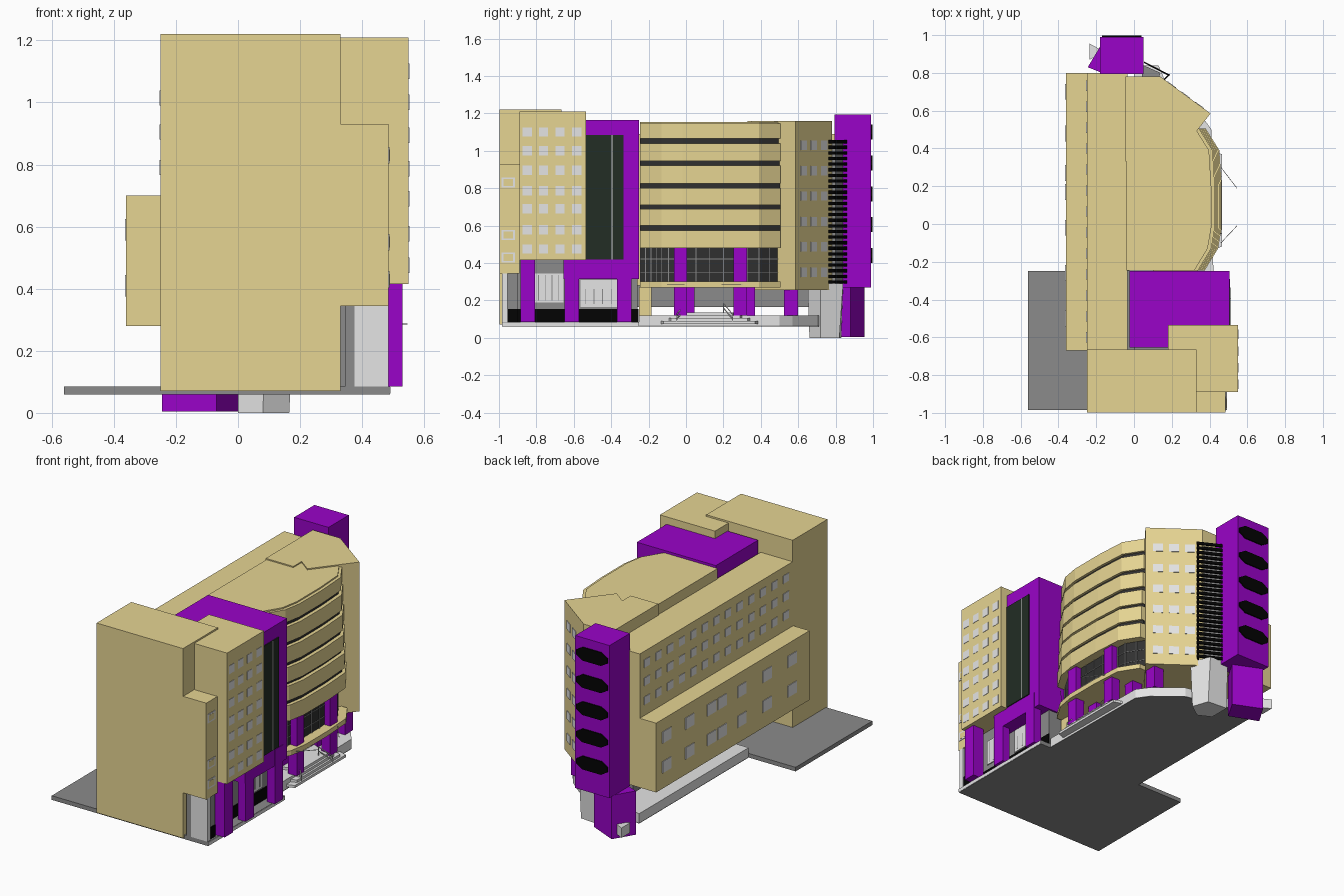
import bpy, bmesh, math
from mathutils import Vector

if "Cube" in bpy.data.objects:
    bpy.data.objects.remove(bpy.data.objects["Cube"])

def material(name, rgb):
    m = bpy.data.materials.new(name)
    m.diffuse_color = (*rgb, 1)
    m.use_nodes = True
    m.node_tree.nodes["Principled BSDF"].inputs["Base Color"].default_value = m.diffuse_color
    return m

TAN = material("tan_wall", (.79, .66, .29))
PURPLE = material("purple_panel", (.32, .001, .58))
LIGHT = material("light_gray", (.78, .78, .78))
GRAY = material("mid_gray", (.26, .26, .26))
GLASS = material("green_glass", (.016, .026, .018))
DARK = material("dark_window", (.03, .03, .03))
BLACK = material("black", (.001, .001, .001))

def add_loft(bm, lower, upper):
    a = [bm.verts.new(p) for p in lower]
    b = [bm.verts.new(p) for p in upper]
    n = len(a)
    bm.faces.new(a)
    bm.faces.new(b)
    for i in range(n):
        bm.faces.new((a[i], a[(i + 1) % n], b[(i + 1) % n], b[i]))

def finish(name, bm, mat):
    bmesh.ops.recalc_face_normals(bm, faces=bm.faces[:])
    me = bpy.data.meshes.new(name)
    bm.to_mesh(me)
    bm.free()
    me.materials.append(mat)
    ob = bpy.data.objects.new(name, me)
    bpy.context.collection.objects.link(ob)
    return ob

def prisms(name, mat, items):
    """Each item: (plan points, z0, z1[, top plan points])"""
    bm = bmesh.new()
    for it in items:
        pts, z0, z1 = it[:3]
        top = it[3] if len(it) > 3 else pts
        add_loft(bm, [(x, y, z0) for x, y in pts], [(x, y, z1) for x, y in top])
    return finish(name, bm, mat)

def boxes(name, mat, items):
    """Each item: x0, x1, y0, y1, z0, z1"""
    return prisms(name, mat, [([(a, c), (b, c), (b, d), (a, d)], e, f)
                              for a, b, c, d, e, f in items])

def rods(name, mat, items, t=.003):
    """Thin square bars between pairs of points"""
    bm = bmesh.new()
    for a, b in items:
        a, b = Vector(a), Vector(b)
        u = (b - a).orthogonal().normalized() * t
        v = (b - a).normalized().cross(u)
        ring = (u, v, -u, -v)
        add_loft(bm, [a + r for r in ring], [b + r for r in ring])
    return finish(name, bm, mat)

def strip(p, q, t):
    """Thin plan rectangle standing outside the edge p-q"""
    p, q = Vector(p), Vector(q)
    d = (q - p).normalized()
    n = Vector((d.y, -d.x)) * t
    return [tuple(v) for v in (p, q, q + n, p + n)]

# ground slab, plinth and entrance steps
boxes("front_slab", GRAY, [(-.56, .49, -.985, -.25, .06, .085)])
boxes("slab_edge", LIGHT, [(.488, .492, -.985, -.25, .062, .083)])
plinth = [(-.245, -.25), (.42, -.25), (.41, .50), (.36, .57), (.20, .70), (-.245, .80)]
prisms("rear_plinth", LIGHT, [(plinth, .065, .12)])
prisms("plinth_underside", GRAY, [(plinth, .06, .065)])
prisms("entrance_steps", LIGHT, [([(.3, -.17 + i * .04), (.465 - i * .012, -.12 + i * .04),
       (.465 - i * .012, .37 - i * .04), (.3, .42 - i * .04)], .075 + i * .015, .09 + i * .015) for i in range(4)])

# handrails on the steps and thin stays at the entrance canopy
rails = []
for s in (-1, 1):
    top, low = Vector((.40, .1 + s * .10, .185)), Vector((.46, .1 + s * .15, .125))
    drop = Vector((0, 0, -.05))
    rails += [(top, low), (top + drop * .5, low + drop * .5), (top, top + drop), (low, low + drop)]
rods("handrails", LIGHT, rails)
rods("canopy_stays", LIGHT, [((.46, -.10, .287), (.545, -.01, .287)), ((.46, .30, .287), (.545, .19, .287))], .002)

# front tower group
boxes("front_tower", TAN, [(-.25, .33, -.998, -.665, .07, 1.22)])
boxes("corner_block", TAN, [(.33, .485, -.997, -.89, .345, .93)])
boxes("window_block", TAN, [(.18, .55, -.89, -.535, .415, 1.21)])
boxes("window_block_windows", LIGHT, [(.55, .552, y - .025, y + .025, z - .025, z + .025)
      for y in (-.848, -.762, -.674, -.584) for z in (.475, .577, .69, .787, .895, 1.0, 1.1)])
boxes("corner_window_frames", LIGHT, [(.485, .488, -.987, -.913, z - .027, z + .027) for z in (.43, .55, .83)])
boxes("corner_window_infill", TAN, [(.488, .489, -.975, -.925, z - .018, z + .018) for z in (.43, .55, .83)])

# purple link block with tall glazing and columns
boxes("purple_block", PURPLE, [(-.025, .505, -.655, -.25, .315, 1.165)])
boxes("tall_glazing", GLASS, [(.505, .511, -.535, -.335, .42, 1.085)])
boxes("glazing_bars", LIGHT, [(.511, .513, -.397, -.394, .42, 1.085)])
boxes("front_columns", PURPLE, [(.455, x, y, y + .078, .085, .415)
      for x, y in ((.53, -.885), (.507, -.65), (.507, -.37))])

# recessed ground floor
boxes("ground_floor_wall", GRAY, [(.30, .42, -.95, -.26, .085, .415), (0, .30, -.665, -.26, .085, .32)])
boxes("ground_corner_wall", LIGHT, [(.375, .485, -.985, -.955, .085, .345)])
boxes("ground_corner_side", GRAY, [(.345, .375, -.985, -.955, .085, .345), (.42, .475, -.955, -.90, .085, .345)])
boxes("ground_base_band", BLACK, [(.42, .428, -.95, -.255, .085, .155), (.475, .48, -.955, -.90, .085, .155)])
boxes("shop_panels", LIGHT, [(.42, .426, -.81, -.655, .19, .345), (.42, .426, -.565, -.37, .165, .31)])
panes = [(-.79 + i * .036, .20, .335) for i in range(4)] + [(-.54 + i * .046, .18, .26) for i in range(4)]
boxes("shop_panes", GRAY, [(.426, .428, y, y + .004, a, b) for y, a, b in panes])

# long rear wing, its low projection and their windows
boxes("long_wing", TAN, [(-.25, -.035, -.665, .80, .28, 1.09)])
boxes("wing_base_wall", GRAY, [(-.12, -.05, -.26, .68, .165, .28)])
boxes("low_projection", TAN, [(-.36, -.25, -.67, .80, .28, .70)])
boxes("wing_windows", LIGHT, [(-.253, -.25, y - .027, y + .027, z - .024, z + .024)
      for y in [-.60 + i * .111 for i in range(13)] for z in (.79, .905, 1.015)])
boxes("projection_windows", LIGHT, [(-.364, -.36, y - .042, y + .042, z - .035, z + .035)
      for y in (-.5, -.26, -.02, .17, .27, .48, .70) for z in (.41, .59)])

# curved central block: upright bands stepping back slightly, over recessed window strips
def outline(o=0):
    return [(-.04, -.245), (.375 + o, -.245), (.445 + o, -.13), (.464 + o, -.02), (.464 + o, .2),
            (.452 + o, .39), (.38 + o, .505), (-.04, .505)]

bands = [(.27, .30), (.48, .575), (.60, .69), (.71, .80), (.825, .92), (.945, 1.04), (1.065, 1.145)]
steps = [-.006 * i for i in range(len(bands))]
prisms("facade_bands", TAN, [(outline(o), a, b) for o, (a, b) in zip(steps, bands)])
prisms("roof_cap", TAN, [(outline(-.055), 1.14, 1.153)])
prisms("strip_windows", DARK, [(outline(o - .016), b, c)
       for o, (_, b), (c, _) in zip(steps[2:], bands[1:], bands[2:])])
prisms("entrance_glass", DARK, [(outline(-.06), .30, .48)])
g = outline(-.058)
bars = []
for p, q, n in zip(g[1:6], g[2:7], (4, 3, 3, 3, 2)):
    for k in range(n):
        c = Vector(p).lerp(Vector(q), k / n)
        bars.append(([(c.x - .004, c.y - .002), (c.x + .003, c.y - .002),
                      (c.x + .003, c.y + .002), (c.x - .004, c.y + .002)], .30, .48))
bars += [(outline(-.057), z, z + .003) for z in (.35, .42)]
prisms("entrance_mullions", GRAY, bars)
boxes("entrance_columns", PURPLE, [(.38, .44, y, y + .07, .12, .48) for y in (-.065, .255)]
      + [(.25, .32, y, y + .07, .12, .27) for y in (-.025, .30)] + [(.28, .35, .525, .60, .12, .26)])
boxes("entrance_side_wall", TAN, [(.1, .34, -.25, -.185, .12, .27)])

# angled rear block with windows on its diagonal face
prisms("angled_block", TAN, [([(-.045, .33), (.14, .33), (.14, .41), (.22, .35), (.405, .585),
                               (.14, .78), (-.045, .78)], .255, 1.16)])
A, B = Vector((.405, .585)), Vector((.14, .78))
prisms("angled_windows", LIGHT, [(strip(A.lerp(B, t + .085), A.lerp(B, t - .085), -.003), z - .025, z + .025)
       for t in (.22, .50, .78) for z in [.35 + k * .136 for k in range(6)]])

# louvre screen between angled block and rear tower
prisms("louvre_backing", GRAY, [([(.04, .77), (.13, .77), (.14, .80), (.05, .84)], .29, 1.04)])
slats = []
for k in range(26):
    z = .29 + k * .03
    slats.append((strip((.055, .86), (.19, .79), .008), z, z + .017))
    slats.append((strip((.19, .79), (.14, .74), .008), z, z + .017))
prisms("louvre_slats", BLACK, slats)

# purple rear tower with dark elongated openings
boxes("rear_tower", PURPLE, [(-.18, .05, .795, .99, .27, 1.195)])
bm = bmesh.new()
for k in range(5):
    z = .44 + k * .165
    prof = [(-.065 + .105 * sx, z + .04 * sz) for sx, sz in
            ((-1, -.35), (-.6, -1), (.6, -1), (1, -.35), (1, .35), (.6, 1), (-.6, 1), (-1, .35))]
    add_loft(bm, [(x, .989, w) for x, w in prof], [(x, .998, w) for x, w in prof])
finish("tower_openings", bm, BLACK)

# turned base of the rear tower and tapered gray pier
prisms("tower_base", PURPLE, [([(-.245, .83), (-.07, .76), (0, .88), (-.17, .955)], .005, .27)])
prisms("tower_pier", LIGHT, [([(0, .70), (.08, .66), (.165, .72), (.13, .82), (0, .83)], 0, .29,
       [(0, .70), (.09, .65), (.18, .72), (.13, .84), (0, .84)])])
prisms("base_wedge", LIGHT, [([(-.235, .87), (-.17, .90), (-.18, .925), (-.235, .955)], .03, .09)])
